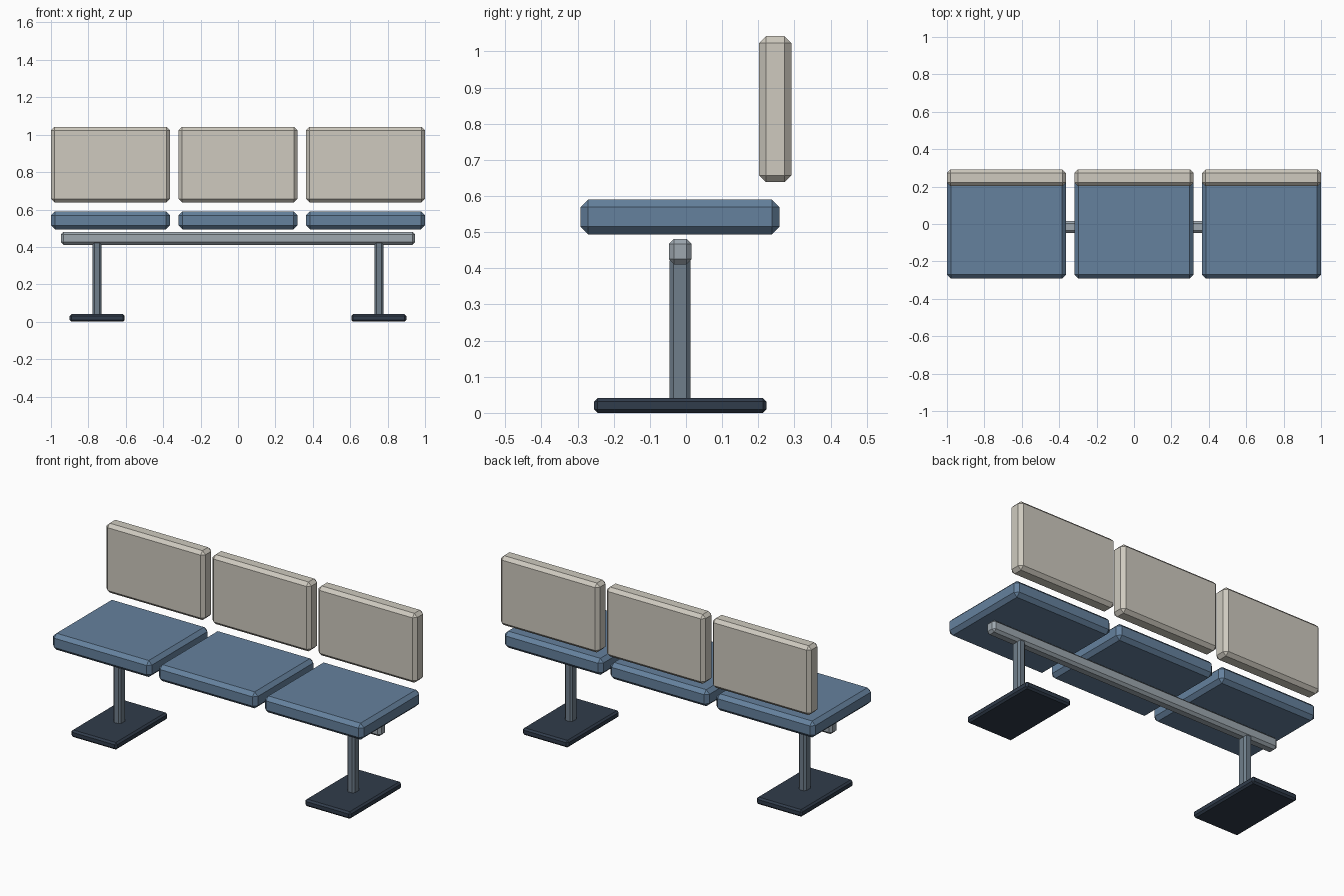
import bpy, bmesh

if "Cube" in bpy.data.objects:
    bpy.data.objects.remove(bpy.data.objects["Cube"])


def material(name, rgb):
    m = bpy.data.materials.new(name)
    m.diffuse_color = (*rgb, 1)
    m.use_nodes = True
    m.node_tree.nodes["Principled BSDF"].inputs["Base Color"].default_value = m.diffuse_color
    return m


def chamfered_box(name, x, y, z, chamfer, mat):
    """Box from (min, max) ranges with flat single-segment chamfers."""
    bm = bmesh.new()
    bmesh.ops.create_cube(bm, size=1)
    for v in bm.verts:
        for i, (lo, hi) in enumerate((x, y, z)):
            v.co[i] = lo if v.co[i] < 0 else hi
    bmesh.ops.bevel(bm, geom=bm.edges[:], offset=chamfer, offset_type='OFFSET',
                    segments=1, profile=0.5, affect='EDGES')
    me = bpy.data.meshes.new(name)
    bm.to_mesh(me)
    bm.free()
    me.materials.append(mat)
    ob = bpy.data.objects.new(name, me)
    bpy.context.collection.objects.link(ob)
    return ob


def span(c, w):
    return (c - w / 2, c + w / 2)


blue = material("seat_blue", (0.13, 0.22, 0.34))
cream = material("back_cream", (0.62, 0.59, 0.52))
steel = material("beam_steel", (0.34, 0.39, 0.43))
post_grey = material("post_grey", (0.16, 0.21, 0.26))
dark = material("foot_dark", (0.03, 0.045, 0.07))

# Three seat cushions with floating backrests
for side, cx in (("left", -0.682), ("middle", 0), ("right", 0.682)):
    chamfered_box(side + "_seat", span(cx, 0.636), (-0.292, 0.259),
                  (0.494, 0.590), 0.021, blue)
    chamfered_box(side + "_backrest", span(cx, 0.636), (0.202, 0.292),
                  (0.638, 1.042), 0.019, cream)

# Support beam under the seats
chamfered_box("beam", (-0.946, 0.946), span(-0.016, 0.063),
              (0.411, 0.481), 0.014, steel)

# Posts and floor plates
for side, cx in (("left", -0.753), ("right", 0.753)):
    chamfered_box(side + "_post", span(cx, 0.049), span(-0.016, 0.058),
                  (0.022, 0.432), 0.011, post_grey)
    chamfered_box(side + "_foot_plate", span(cx, 0.295), span(-0.016, 0.477),
                  (0, 0.041), 0.01, dark)
